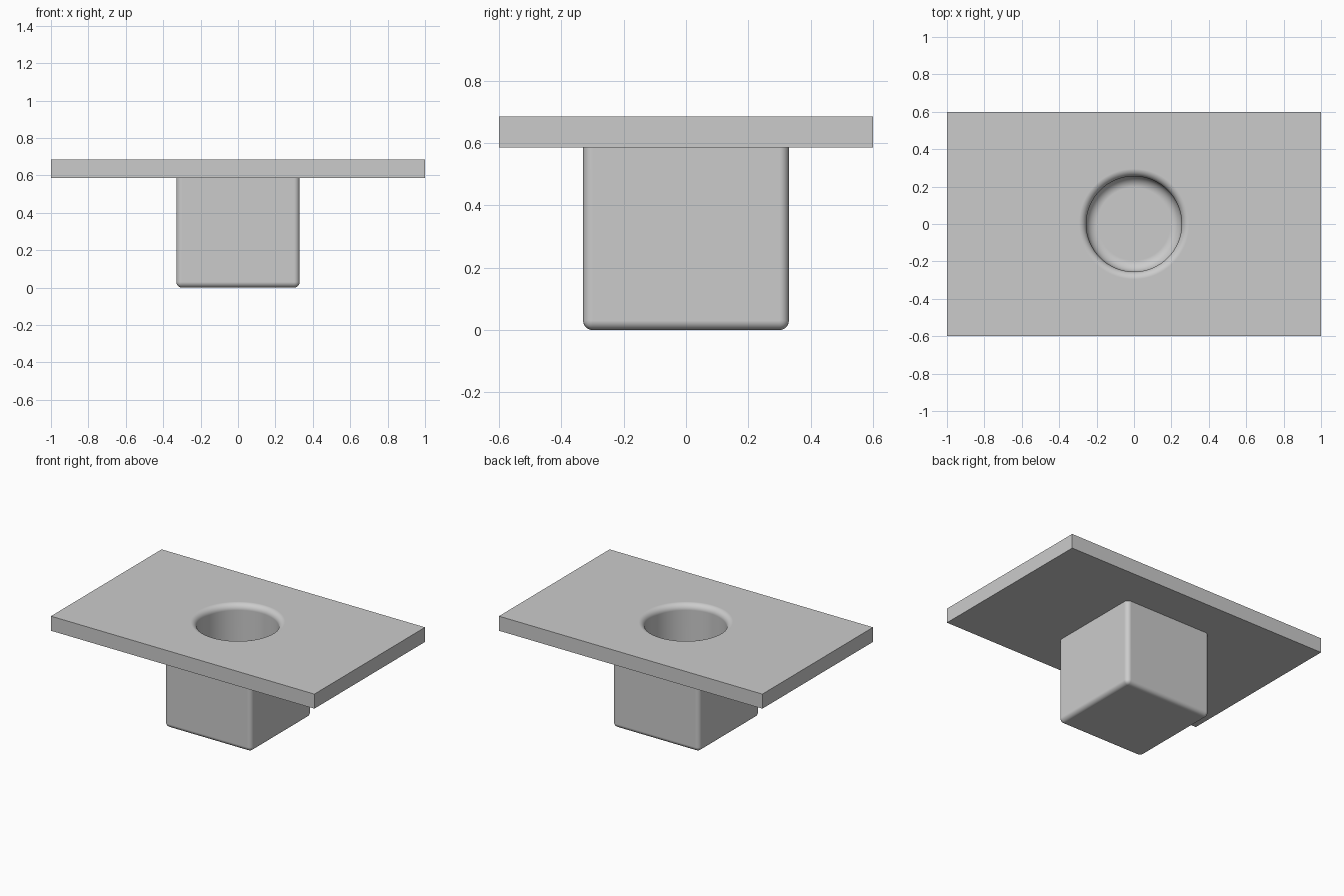
import bpy
import bmesh
from math import sin, cos, pi, radians

cube = bpy.data.objects.get("Cube")
if cube:
    bpy.data.objects.remove(cube)

TOP, UNDER, FLOOR = 0.685, 0.585, 0.08
BORE, RIM, FILLET = 0.255, 0.04, 0.06

grey = bpy.data.materials.new("plain grey")
grey.use_nodes = True
grey.diffuse_color = (0.6, 0.6, 0.6, 1)
grey.node_tree.nodes["Principled BSDF"].inputs["Base Color"].default_value = (0.6, 0.6, 0.6, 1)


def finish(name, bm):
    bmesh.ops.recalc_face_normals(bm, faces=bm.faces)
    mesh = bpy.data.meshes.new(name)
    bm.to_mesh(mesh)
    bm.free()
    mesh.materials.append(grey)
    obj = bpy.data.objects.new(name, mesh)
    bpy.context.collection.objects.link(obj)
    return obj


def box(name, sx, sy, z0, z1, radius=0):
    bm = bmesh.new()
    bmesh.ops.create_cube(bm, size=1)
    for v in bm.verts:
        v.co = (v.co.x * sx, v.co.y * sy, z1 if v.co.z > 0 else z0)
    if radius:
        # Round every edge except those hidden inside the plate
        edges = [e for e in bm.edges if min(v.co.z for v in e.verts) < z1]
        bmesh.ops.bevel(bm, geom=edges, offset=radius, segments=6,
                        profile=0.5, affect='EDGES')
    return finish(name, bm)


def arc(r, z, radius, start, end, steps=10):
    angles = [radians(start + (end - start) * i / steps) for i in range(steps + 1)]
    return [(r + radius * cos(a), z + radius * sin(a)) for a in angles]


def lathe(name, profile, sides=96):
    bm = bmesh.new()
    rings = [[bm.verts.new((r * cos(2 * pi * i / sides), r * sin(2 * pi * i / sides), z))
              for i in range(sides)] for r, z in profile]
    for a, b in zip(rings, rings[1:]):
        for i in range(sides):
            j = (i + 1) % sides
            bm.faces.new((a[i], a[j], b[j], b[i]))
    bm.faces.new(rings[0])
    bm.faces.new(rings[-1])
    return finish(name, bm)


def combine(target, tool, operation):
    mod = target.modifiers.new(operation.lower(), 'BOOLEAN')
    mod.object, mod.operation, mod.solver = tool, operation, 'EXACT'
    bpy.context.view_layer.objects.active = target
    bpy.ops.object.modifier_apply(modifier=mod.name)
    bpy.data.objects.remove(tool)


# Flat plate joined to the rounded block beneath it
plate = box("plate_with_socket", 2, 1.2, UNDER, TOP)
block = box("socket_block", 0.66, 0.66, 0, UNDER + 0.05, 0.03)
combine(plate, block, 'UNION')

# Round well with a filleted floor and a softened rim
profile = arc(BORE - FILLET, FLOOR + FILLET, FILLET, -90, 0)
profile += arc(BORE + RIM, TOP - RIM, RIM, 180, 90)
profile.append((BORE + RIM, TOP + 0.1))
combine(plate, lathe("well_cutter", profile), 'DIFFERENCE')

# Smooth the curves while keeping the flats crisp
bpy.ops.object.select_all(action='DESELECT')
plate.select_set(True)
bpy.context.view_layer.objects.active = plate
bpy.ops.object.shade_smooth_by_angle(angle=radians(30))
weighted = plate.modifiers.new("weighted_normals", 'WEIGHTED_NORMAL')
weighted.keep_sharp = True
